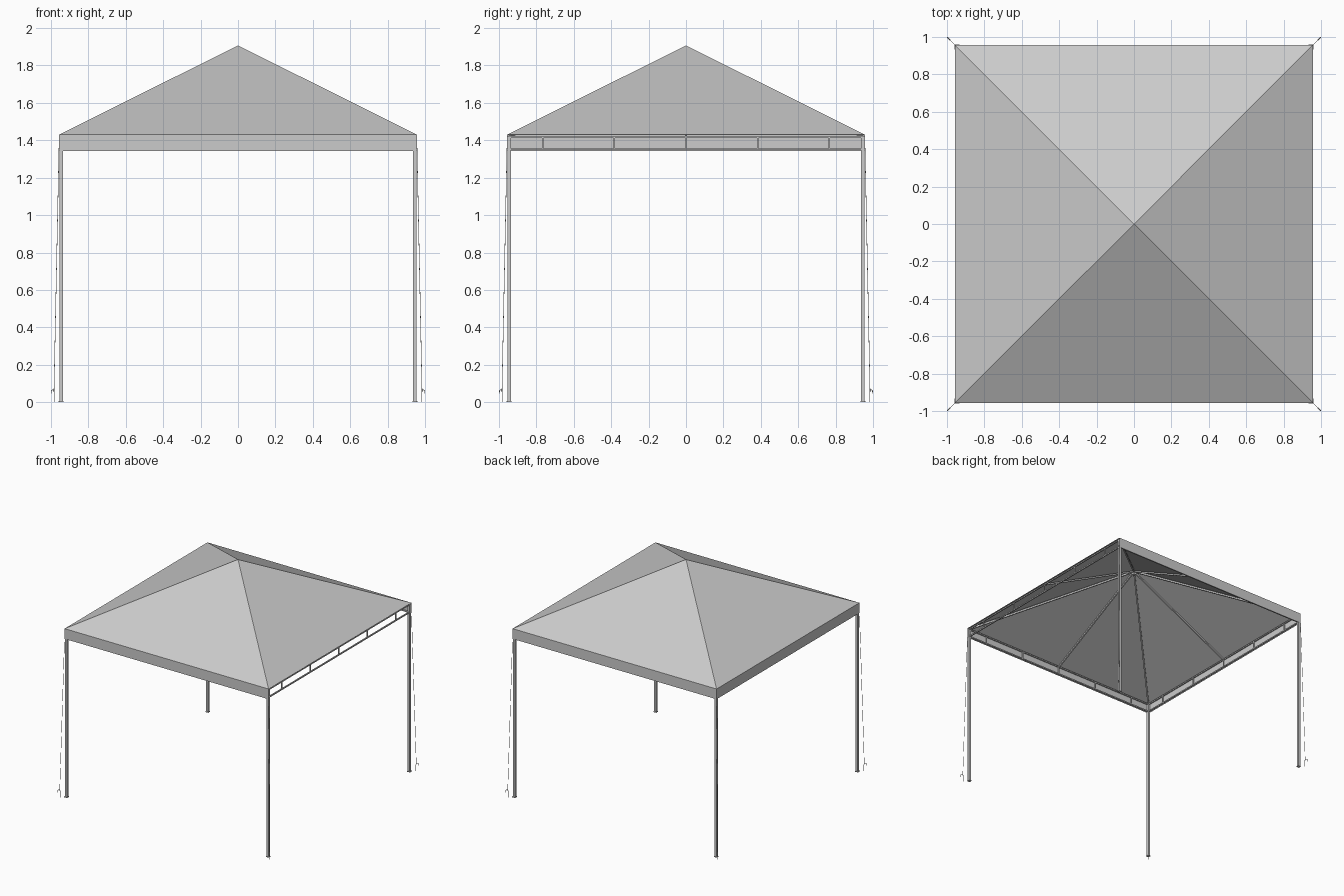
import bpy, bmesh, math
from mathutils import Vector

if "Cube" in bpy.data.objects:
    bpy.data.objects.remove(bpy.data.objects["Cube"])

E = 0.957      # roof half width
L = 0.946      # leg / frame half width
EAVE, APEX, SKIRT = 1.43, 1.907, 1.343
CORNERS = [(1, 1), (-1, 1), (-1, -1), (1, -1)]


def finish(bm, name):
    bmesh.ops.recalc_face_normals(bm, faces=bm.faces)
    me = bpy.data.meshes.new(name)
    bm.to_mesh(me)
    bm.free()
    ob = bpy.data.objects.new(name, me)
    bpy.context.collection.objects.link(ob)
    return ob


def bar(bm, a, b, w, h):
    """Box-section bar from a to b, w wide and h deep."""
    a, b = Vector(a), Vector(b)
    d = (b - a).normalized()
    up = Vector((0, 0, 1)) if abs(d.z) < 0.99 else Vector((0, 1, 0))
    s = d.cross(up).normalized()
    u = s.cross(d)
    rings = [[bm.verts.new(p + s * i * w / 2 + u * j * h / 2)
              for i, j in CORNERS] for p in (a, b)]
    for k in range(4):
        n = (k + 1) % 4
        bm.faces.new((rings[0][k], rings[0][n], rings[1][n], rings[1][k]))
    bm.faces.new(rings[0])
    bm.faces.new(rings[1])


def wire(name, pts, radius):
    cu = bpy.data.curves.new(name, 'CURVE')
    cu.dimensions = '3D'
    cu.bevel_depth = radius
    cu.bevel_resolution = 1
    cu.use_fill_caps = True
    sp = cu.splines.new('POLY')
    sp.points.add(len(pts) - 1)
    for p, co in zip(sp.points, pts):
        p.co = (*co, 1)
    ob = bpy.data.objects.new(name, cu)
    bpy.context.collection.objects.link(ob)


# Fabric roof: pyramid with a hanging skirt on every side but +x
bm = bmesh.new()
top = bm.verts.new((0, 0, APEX))
eave = [bm.verts.new((x * E, y * E, EAVE)) for x, y in CORNERS]
low = [bm.verts.new((x * E, y * E, SKIRT)) for x, y in CORNERS]
for i in range(4):
    n = (i + 1) % 4
    bm.faces.new((eave[i], eave[n], top))
    if i < 3:
        bm.faces.new((eave[i], low[i], low[n], eave[n]))
roof = finish(bm, "canopy_fabric")
sol = roof.modifiers.new("thickness", 'SOLIDIFY')
sol.thickness = 0.003
sol.offset = -1

# Legs with foot plates
for i, (x, y) in enumerate(CORNERS):
    bm = bmesh.new()
    bar(bm, (x * L, y * L, 0.004), (x * L, y * L, EAVE - 0.008), 0.019, 0.019)
    bar(bm, (x * L, y * L, 0), (x * L, y * L, 0.006), 0.026, 0.026)
    finish(bm, f"leg_{i + 1}")

# Eave frame: two rails and five uprights per side
for i, (x, y) in enumerate(CORNERS):
    a = Vector((x * L, y * L, 0))
    nx, ny = CORNERS[(i + 1) % 4]
    b = Vector((nx * L, ny * L, 0))
    bm = bmesh.new()
    for z in (1.352, 1.418):
        bar(bm, a + Vector((0, 0, z)), b + Vector((0, 0, z)), 0.01, 0.01)
    for t in (-0.765, -0.383, 0, 0.383, 0.765):
        p = a.lerp(b, (t / L + 1) / 2)
        bar(bm, p + Vector((0, 0, 1.352)), p + Vector((0, 0, 1.418)), 0.008, 0.008)
    finish(bm, f"eave_frame_{i + 1}")

# Rafters: four hips and four side ribs meeting at a hub
bm = bmesh.new()
for k in range(8):
    c = math.pi / 4 * k
    r = L if k % 2 == 0 else L * math.sqrt(2)
    bar(bm, (r * math.cos(c), r * math.sin(c), EAVE - 0.012), (0, 0, APEX - 0.016), 0.012, 0.012)
finish(bm, "rafters")
bm = bmesh.new()
bar(bm, (0, 0, APEX - 0.045), (0, 0, APEX - 0.014), 0.022, 0.022)
finish(bm, "roof_hub")

# Guy ropes and hooked ground pegs
for i, (x, y) in enumerate(CORNERS):
    wire(f"guy_rope_{i + 1}", [(x * E, y * E, 1.36), (x * 0.984, y * 0.984, 0.055)], 0.0015)
    peg = [(0.982, 0), (0.982, 0.055)]
    peg += [(0.990 - 0.008 * math.cos(t), 0.058 + 0.008 * math.sin(t))
            for t in (0.4, 0.9, 1.57, 2.2, 2.8)]
    peg += [(0.998, 0.045)]
    wire(f"ground_peg_{i + 1}", [(x * r, y * r, z) for r, z in peg], 0.002)
